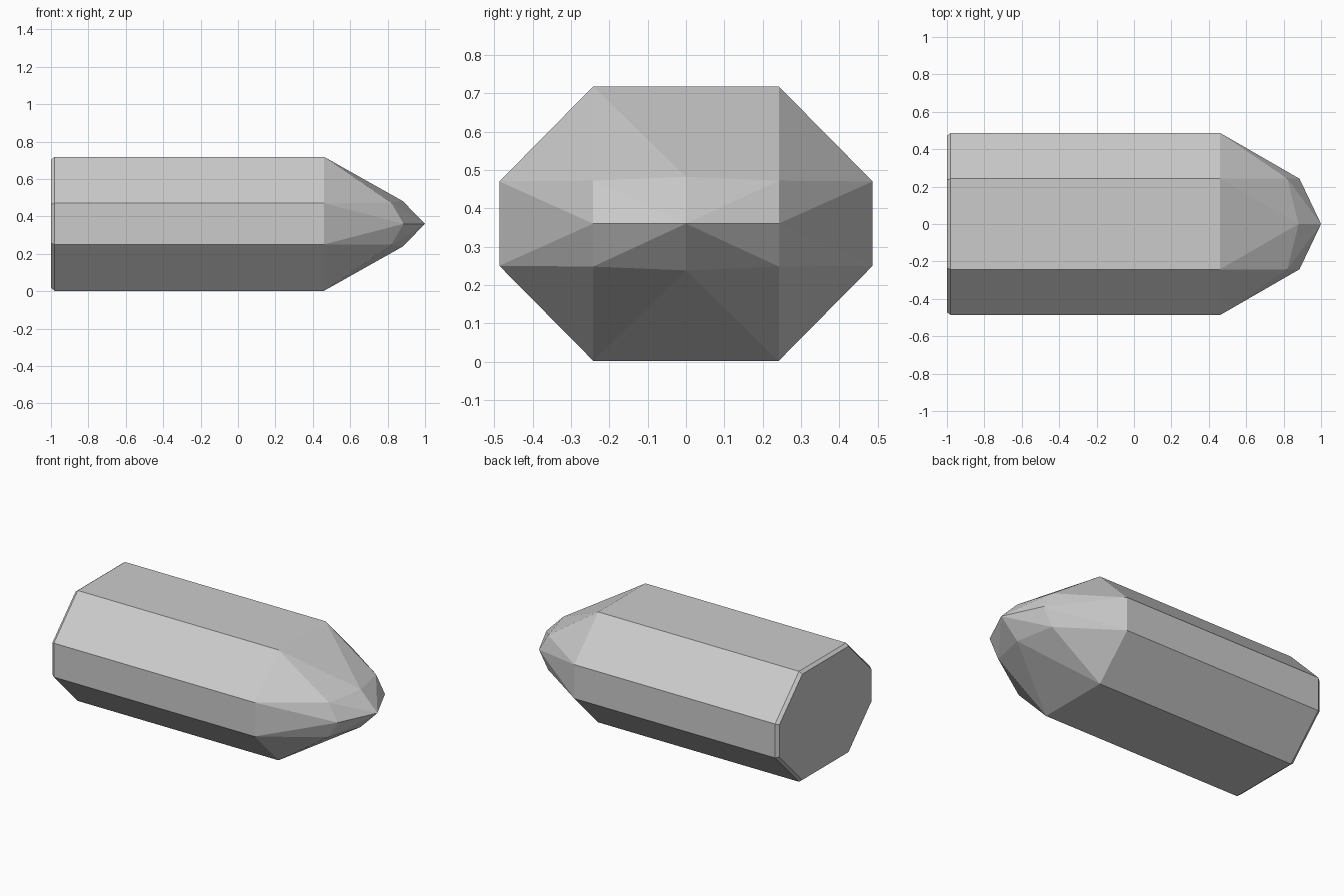
import bpy, bmesh, math

if "Cube" in bpy.data.objects:
    bpy.data.objects.remove(bpy.data.objects["Cube"])

MID = 0.36


def octagon(x, inset):
    """Eight-sided cross-section at x, pulled inwards by inset."""
    pts = []
    for sy in (-1, 1):
        for sz in (-1, 1):
            pts.append((x, sy * (0.242 - inset * 0.4), MID + sz * (0.358 - inset)))
            pts.append((x, sy * (0.487 - inset), MID + sz * (0.11 - inset * 0.4)))
    return pts


# Octagonal body with a small chamfer on the back rim
points = octagon(-1.0, 0.015) + octagon(-0.98, 0) + octagon(0.46, 0)

# Faceted nose: shoulder corners, upper/lower knees, side ridge ends, tip
for s in (-1, 1):
    for t in (-1, 1):
        points.append((0.82, s * 0.242, MID + t * 0.112))
    points.append((0.88, 0, MID + s * 0.122))
    points.append((0.885, s * 0.242, MID))
points.append((1.0, 0, MID))

bm = bmesh.new()
for p in points:
    bm.verts.new(p)
hull = bmesh.ops.convex_hull(bm, input=bm.verts[:])
loose = [v for v in bm.verts if not v.link_faces]
bmesh.ops.delete(bm, geom=loose, context='VERTS')
bmesh.ops.dissolve_limit(bm, angle_limit=math.radians(0.5),
                         verts=bm.verts[:], edges=bm.edges[:])
bmesh.ops.recalc_face_normals(bm, faces=bm.faces[:])

mesh = bpy.data.meshes.new("crystal_body")
bm.to_mesh(mesh)
bm.free()
body = bpy.data.objects.new("crystal_body", mesh)
bpy.context.collection.objects.link(body)
